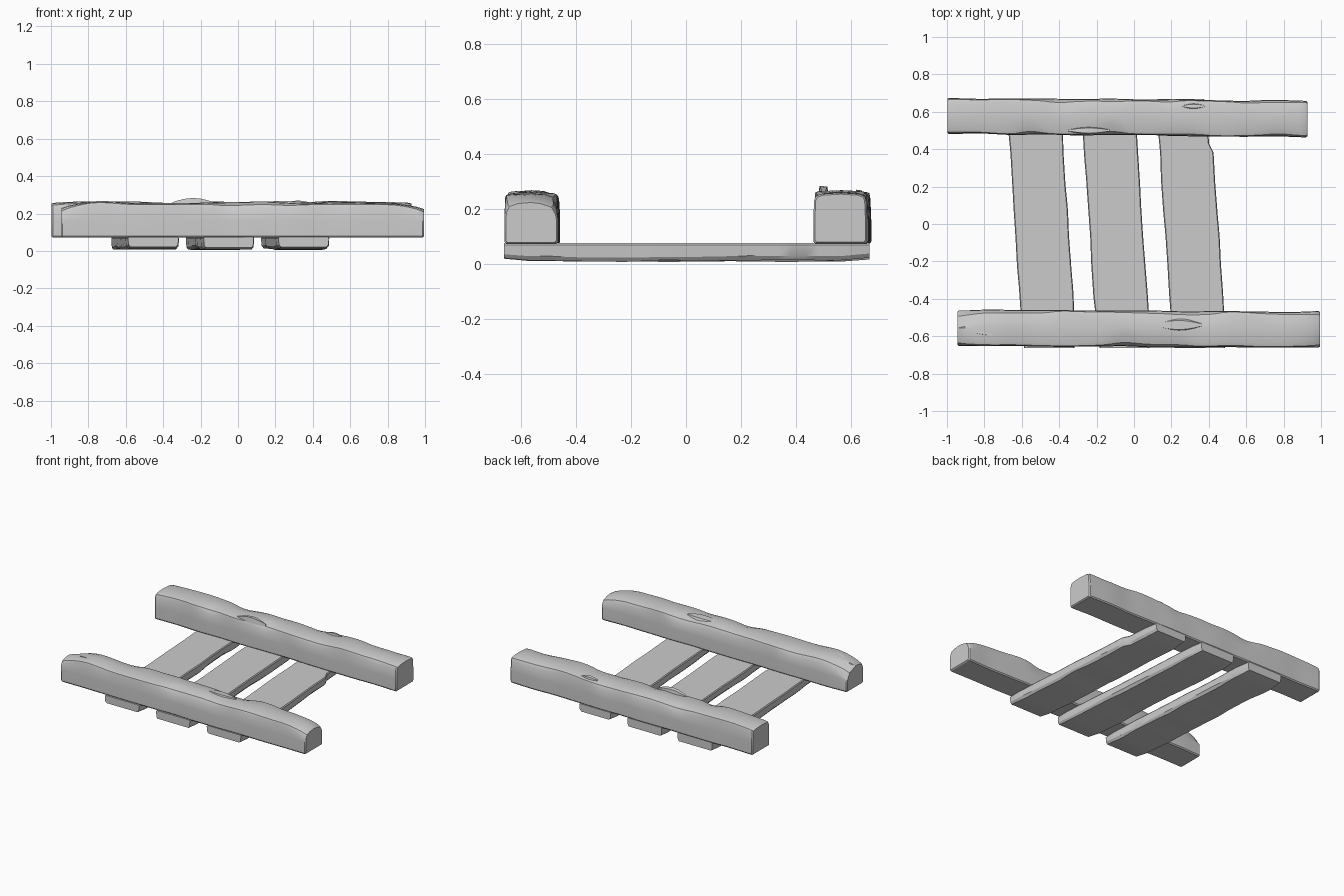
import bpy, bmesh, math, random
from mathutils import Vector

cube = bpy.data.objects.get("Cube")
if cube:
    bpy.data.objects.remove(cube, do_unlink=True)

wood = bpy.data.materials.new("weathered_grey")
wood.use_nodes = True
grey = (0.6, 0.6, 0.6, 1)
wood.diffuse_color = grey
wood.node_tree.nodes["Principled BSDF"].inputs["Base Color"].default_value = grey


def wave(rng, steps):
    """Smooth random curve from 0 to 1, returned as a function of t."""
    knots = [rng.random() for _ in range(steps + 2)]

    def at(t):
        i = min(int(t * steps), steps)
        f = t * steps - i
        f = f * f * (3 - 2 * f)
        return knots[i] * (1 - f) + knots[i + 1] * f
    return at


def loft(name, rings):
    """Skin a row of equal rings and cap both ends."""
    bm = bmesh.new()
    rows = [[bm.verts.new(p) for p in ring] for ring in rings]
    for a, b in zip(rows, rows[1:]):
        for i in range(len(a)):
            j = (i + 1) % len(a)
            bm.faces.new((a[i], a[j], b[j], b[i]))
    bm.faces.new(rows[0])
    bm.faces.new(rows[-1])
    bmesh.ops.recalc_face_normals(bm, faces=bm.faces)
    mesh = bpy.data.meshes.new(name)
    bm.to_mesh(mesh)
    bm.free()
    obj = bpy.data.objects.new(name, mesh)
    bpy.context.collection.objects.link(obj)
    mesh.materials.append(wood)
    bpy.ops.object.select_all(action='DESELECT')
    obj.select_set(True)
    bpy.context.view_layer.objects.active = obj
    bpy.ops.object.shade_smooth_by_angle(angle=math.radians(32))
    return obj


def rail(name, x0, x1, y_start, y_end, seed, wear_start, wear_end, half=0.1):
    """Square beam with worn upper edges; wear lowers the top at each end."""
    rng = random.Random(seed)
    near, far, crown = wave(rng, 13), wave(rng, 13), wave(rng, 9)
    side_a, side_b = wave(rng, 11), wave(rng, 11)
    rings, count = [], 48
    for k in range(count + 1):
        t = k / count
        x = x0 + (x1 - x0) * t
        y = y_start + (y_end - y_start) * t
        fall = wear_start * max(0, 1 - t * 9) ** 2 + wear_end * max(0, 1 - (1 - t) * 9) ** 2
        top = 0.264 - 0.014 * crown(t) - fall
        ca = 0.012 + 0.045 * near(t) ** 2 + fall * 0.8
        cb = 0.012 + 0.045 * far(t) ** 2 + fall * 0.8
        a = y - half + 0.008 * side_a(t)
        b = y + half - 0.008 * side_b(t)
        low = 0.072
        section = [(a + 0.006, low), (b - 0.006, low), (b, low + 0.008),
                   (b, 0.16), (b - 0.003, top - cb * 0.9),
                   (b - cb * 0.4, top - cb * 0.3), (b - cb * 1.3, top),
                   (y, top + 0.004),
                   (a + ca * 1.3, top), (a + ca * 0.4, top - ca * 0.3),
                   (a + 0.003, top - ca * 0.9), (a, 0.16), (a, low + 0.008)]
        rings.append([(x, py, pz) for py, pz in section])
    # Small bevel around both end faces
    for end, sign in ((0, 1), (-1, -1)):
        ring = rings[end]
        mid = sum((Vector(p) for p in ring), Vector()) / len(ring)
        inner = [Vector(p).lerp(mid, 0.06) for p in ring]
        rings[end] = [(p[0] + sign * 0.008, p[1], p[2]) for p in ring]
        rings.insert(0 if end == 0 else len(rings), inner)
    return loft(name, rings)


def plank(name, x_front, x_back, seed, chip):
    """Slanted flat board running under both rails."""
    rng = random.Random(seed)
    left, right, under = wave(rng, 9), wave(rng, 9), wave(rng, 9)
    rings, count, half = [], 28, 0.147
    for k in range(count + 1):
        t = k / count
        y = -0.662 + 1.33 * t
        xm = x_front + (x_back - x_front) * t
        tip = max(0, 1 - min(t, 1 - t) * 14)
        a = xm - half + 0.006 * left(t) + 0.01 * tip
        b = xm + half - 0.006 * right(t) - 0.01 * tip
        if t > 0.8:
            b -= chip
        low = 0.006 + 0.008 * under(t) + 0.008 * tip
        c = 0.01 + 0.008 * right(t)
        section = [(a + c, low), (b - c, low), (b - 0.003, low + c),
                   (b, 0.068), (b - 0.005, 0.075), (a + 0.005, 0.075),
                   (a, 0.068), (a + 0.003, low + c)]
        rings.append([(px, y, pz) for px, pz in section])
    return loft(name, rings)


def splinter(name, x, y, z, length, width, lift):
    """Thin raised sliver lying along a rail."""
    rings = []
    for k in range(7):
        t = k / 6
        w = width * (0.25 + 0.75 * math.sin(math.pi * t))
        px, h = x + length * (t - 0.5), z + lift * math.sin(math.pi * t)
        rings.append([(px, y - w, z - 0.012), (px, y + w, z - 0.012),
                      (px, y + w * 0.7, h), (px, y - w * 0.7, h + 0.003)])
    return loft(name, rings)


rail("front_rail", -0.945, 0.995, -0.555, -0.565, 4, 0.03, 0.03)
rail("back_rail", -0.998, 0.927, 0.578, 0.563, 9, 0.008, 0.004)

for label, front, back, seed, chip in (("right", -0.452, -0.537, 1, 0),
                                       ("middle", -0.052, -0.142, 2, 0),
                                       ("left", 0.352, 0.262, 3, 0.02)):
    plank(label + "_plank", front, back, seed, chip)

splinter("back_rail_splinter", -0.24, 0.5, 0.258, 0.22, 0.02, 0.022)
splinter("back_rail_chip", 0.32, 0.63, 0.258, 0.12, 0.015, 0.008)
splinter("front_rail_chip", 0.24, -0.54, 0.258, 0.24, 0.035, 0.006)
splinter("front_rail_sliver", -0.76, -0.58, 0.255, 0.16, 0.02, 0.006)
